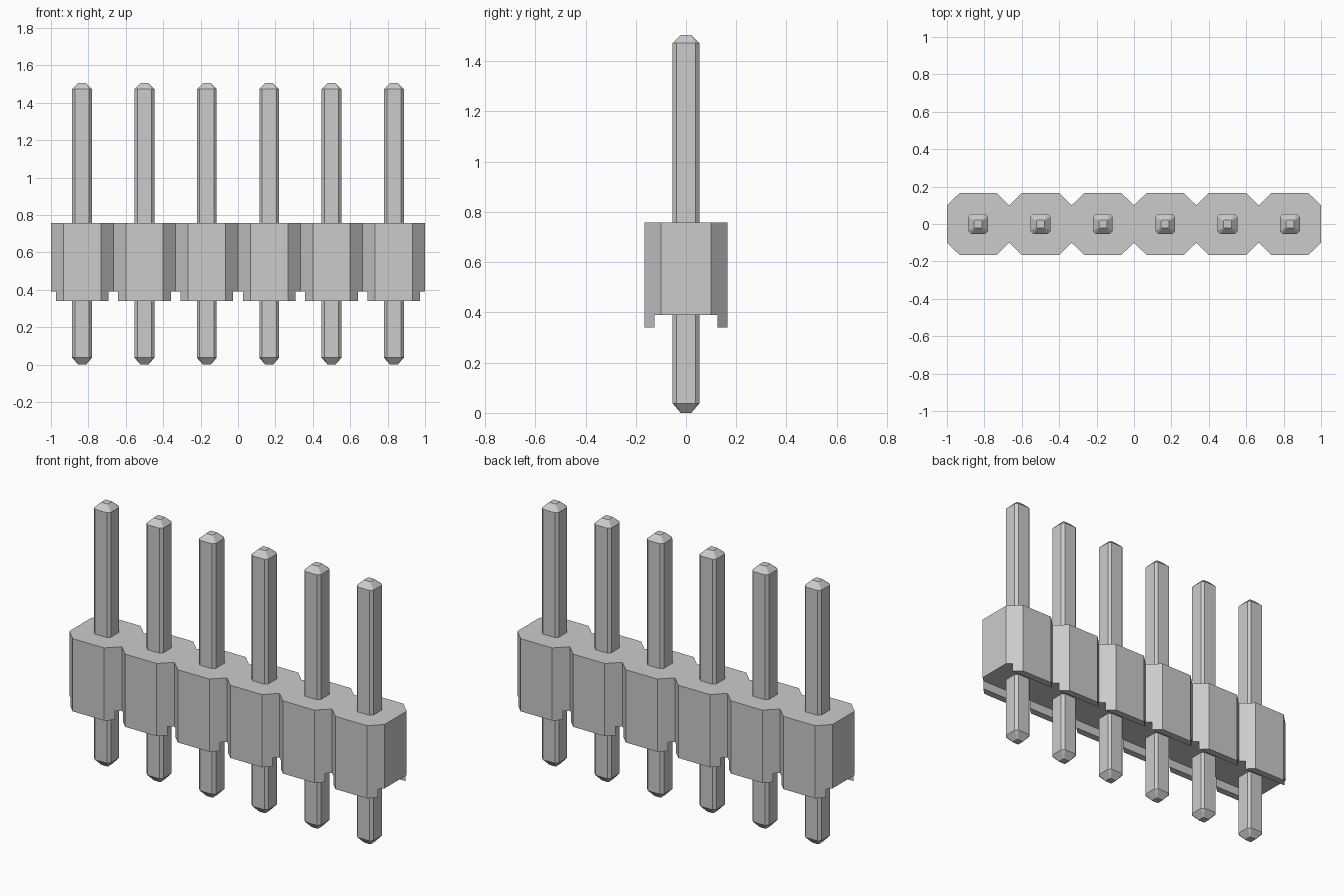
import bpy
import bmesh

if "Cube" in bpy.data.objects:
    bpy.data.objects.remove(bpy.data.objects["Cube"])

COUNT = 6
PITCH = 2 / COUNT
CENTRES = [-1 + PITCH * (i + 0.5) for i in range(COUNT)]

grey = bpy.data.materials.new("plain grey")
grey.use_nodes = True
colour = (0.6, 0.6, 0.6, 1)
grey.diffuse_color = colour
grey.node_tree.nodes["Principled BSDF"].inputs["Base Color"].default_value = colour


def loft(name, sections):
    """Join matching closed rings of points into a capped solid."""
    bm = bmesh.new()
    rings = [[bm.verts.new(p) for p in ring] for ring in sections]
    for low, high in zip(rings, rings[1:]):
        for i in range(len(low)):
            j = (i + 1) % len(low)
            bm.faces.new((low[i], low[j], high[j], high[i]))
    bm.faces.new(rings[0][::-1])
    bm.faces.new(rings[-1])
    bmesh.ops.recalc_face_normals(bm, faces=bm.faces)
    mesh = bpy.data.meshes.new(name)
    bm.to_mesh(mesh)
    bm.free()
    mesh.materials.append(grey)
    obj = bpy.data.objects.new(name, mesh)
    bpy.context.collection.objects.link(obj)
    return obj


def chamfered_square(half, flat, z):
    corners = [(half, -flat), (half, flat), (flat, half), (-flat, half),
               (-half, flat), (-half, -flat), (-flat, -half), (flat, -half)]
    return [(x, y, z) for x, y in corners]


# Housing: a row of joined octagons
FLAT, DEPTH = 0.1, 0.165
front = [(-1, -FLAT)]
for cx in CENTRES:
    front += [(cx - FLAT, -DEPTH), (cx + FLAT, -DEPTH), (cx + PITCH / 2, -FLAT)]
outline = front + [(x, -y) for x, y in reversed(front)]
housing = loft("housing", [[(x, y, z) for x, y in outline] for z in (0.34, 0.757)])

# Channel along the underside, leaving a foot at the front and back of each unit
channel = [(-1.1, -0.125), (1.1, -0.125), (1.1, 0.125), (-1.1, 0.125)]
cutter = loft("channel_cutter", [[(x, y, z) for x, y in channel] for z in (0.2, 0.39)])
cutter.hide_render = True
cut = housing.modifiers.new("channel", 'BOOLEAN')
cut.operation = 'DIFFERENCE'
cut.solver = 'EXACT'
cut.object = cutter
bpy.context.view_layer.objects.active = housing
bpy.ops.object.modifier_apply(modifier=cut.name)
bpy.data.objects.remove(cutter)

# Pins: square bars with chamfered edges and blunt tapered ends
PIN, PIN_FLAT, TIP, TIP_FLAT = 0.053, 0.038, 0.021, 0.018
pin = loft("pin_1", [chamfered_square(TIP, TIP_FLAT, 0),
                     chamfered_square(PIN, PIN_FLAT, 0.037),
                     chamfered_square(PIN, PIN_FLAT, 1.473),
                     chamfered_square(TIP, TIP_FLAT, 1.505)])
pin.location.x = CENTRES[0]
for i, cx in enumerate(CENTRES[1:], 2):
    copy = bpy.data.objects.new(f"pin_{i}", pin.data)
    copy.location.x = cx
    bpy.context.collection.objects.link(copy)
